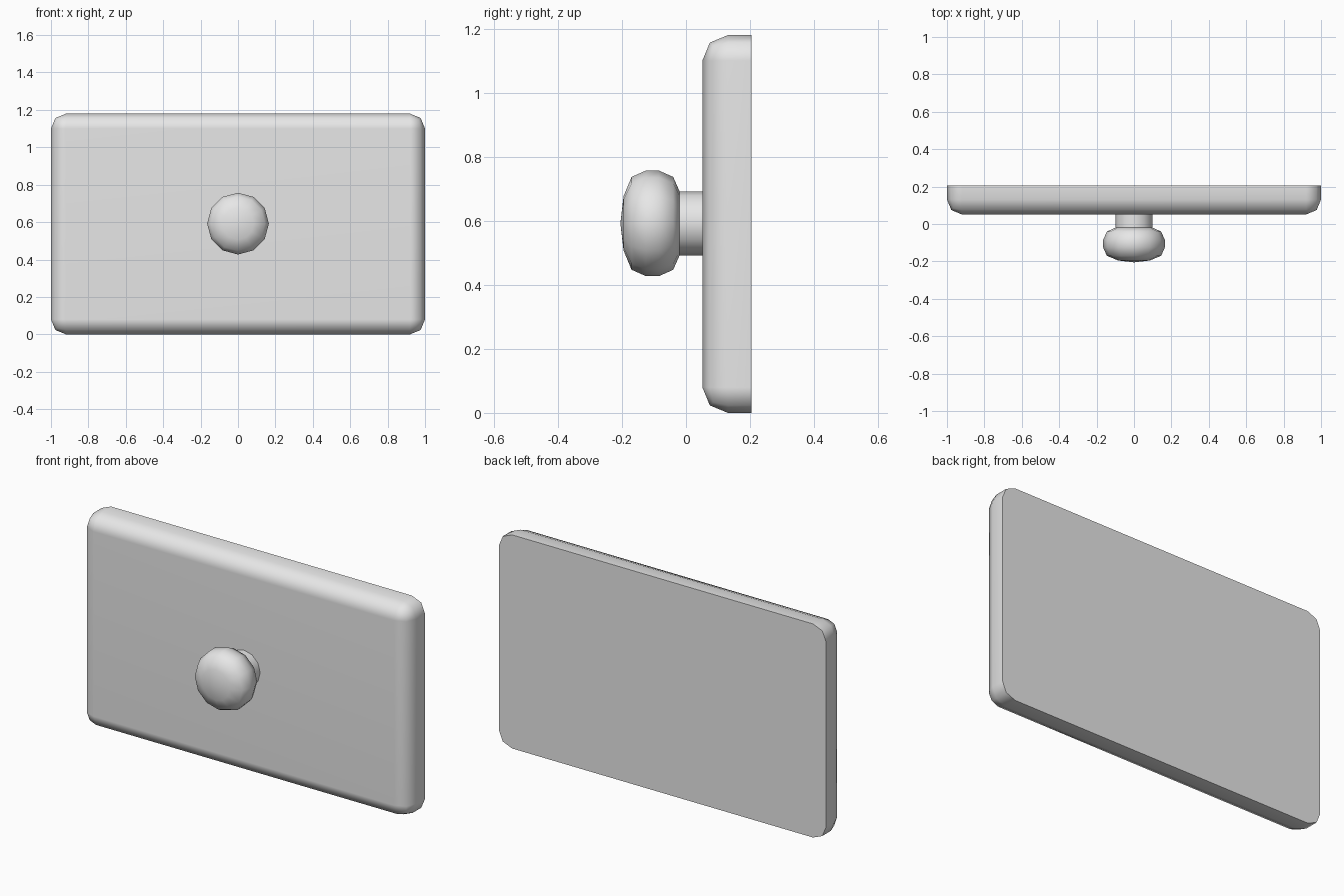
import bpy, bmesh, math
from mathutils import Matrix, Vector

if "Cube" in bpy.data.objects:
    bpy.data.objects.remove(bpy.data.objects["Cube"], do_unlink=True)

grey = bpy.data.materials.new("light_grey")
grey.use_nodes = True
colour = (0.8, 0.8, 0.8, 1)
grey.diffuse_color = colour
grey.node_tree.nodes["Principled BSDF"].inputs["Base Color"].default_value = colour


def finish(name, bm, angle):
    """Turn a bmesh into a smooth-shaded object."""
    bmesh.ops.recalc_face_normals(bm, faces=bm.faces)
    mesh = bpy.data.meshes.new(name)
    bm.to_mesh(mesh)
    bm.free()
    mesh.materials.append(grey)
    obj = bpy.data.objects.new(name, mesh)
    bpy.context.collection.objects.link(obj)
    bpy.ops.object.select_all(action="DESELECT")
    obj.select_set(True)
    bpy.context.view_layer.objects.active = obj
    bpy.ops.object.shade_smooth_by_angle(angle=math.radians(angle))
    return obj


def lathe(name, profile, centre_z, angle, sides=12):
    """Revolve (radius, y) points around a front-to-back axis."""
    bm = bmesh.new()
    verts = [bm.verts.new((r, y, 0)) for r, y in profile]
    edges = [bm.edges.new(pair) for pair in zip(verts, verts[1:])]
    bmesh.ops.spin(bm, geom=verts + edges, cent=(0, 0, 0), axis=(0, 1, 0),
                   angle=math.tau, steps=sides, use_duplicate=False)
    bmesh.ops.remove_doubles(bm, verts=bm.verts, dist=0.0005)
    bmesh.ops.translate(bm, verts=bm.verts, vec=(0, 0, centre_z))
    return finish(name, bm, angle)


# Drawer front: slab rounded everywhere except around its flat back
bm = bmesh.new()
bmesh.ops.create_cube(bm, size=1)
bmesh.ops.transform(bm, verts=bm.verts, matrix=Matrix.Translation((0, 0.128, 0.59))
                    @ Matrix.Diagonal(Vector((2, 0.154, 1.18, 1))))
rounded = [e for e in bm.edges if min(v.co.y for v in e.verts) < 0.1]
bmesh.ops.bevel(bm, geom=rounded, offset=0.08, segments=2, profile=0.5,
                affect="EDGES")
panel = finish("drawer_front", bm, 60)
weighted = panel.modifiers.new("even_flats", "WEIGHTED_NORMAL")
weighted.keep_sharp = True

# Round pull knob with a domed face
lathe("knob", [(0, -0.205), (0.085, -0.195), (0.145, -0.17), (0.165, -0.125),
               (0.165, -0.085), (0.145, -0.04), (0.1, -0.02), (0, -0.02)], 0.592, 60)

# Short stem joining knob to drawer front
lathe("knob_stem", [(0, -0.03), (0.1, -0.03), (0.1, 0.06), (0, 0.06)], 0.592, 40)
